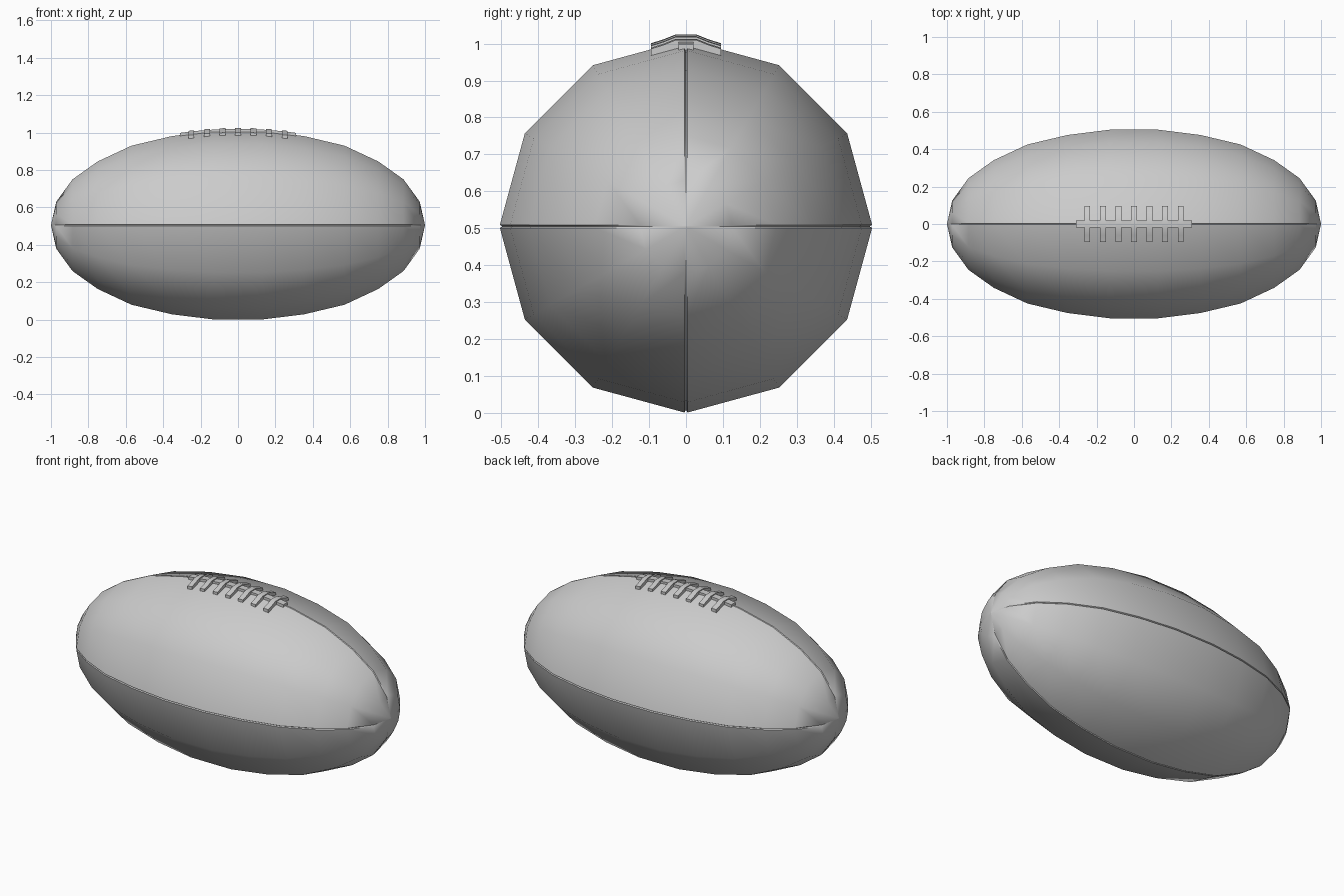
import bpy, bmesh, math

if "Cube" in bpy.data.objects:
    bpy.data.objects.remove(bpy.data.objects["Cube"])

ZC = 0.505   # height of the ball's long axis


def finish(name, bm, angle):
    bmesh.ops.recalc_face_normals(bm, faces=bm.faces)
    me = bpy.data.meshes.new(name)
    bm.to_mesh(me)
    bm.free()
    ob = bpy.data.objects.new(name, me)
    bpy.context.collection.objects.link(ob)
    bpy.ops.object.select_all(action='DESELECT')
    ob.select_set(True)
    bpy.context.view_layer.objects.active = ob
    bpy.ops.object.shade_smooth_by_angle(angle=math.radians(angle))
    return ob


# Ball: twelve-sided lathe with four narrow seam grooves
half = [(0.13, 0.504), (0.355, 0.476), (0.57, 0.425),
        (0.75, 0.341), (0.885, 0.245), (0.972, 0.125)]
profile = [(-x, r) for x, r in reversed(half)] + half


def section(r):
    w, d = 0.004, 0.007
    pts = []
    for k in range(4):
        a = k * math.pi / 2
        local = [(r, -w), (r - d, 0), (r, w)]
        local += [(r * math.cos(t), r * math.sin(t)) for t in (math.pi / 6, math.pi / 3)]
        for u, v in local:
            pts.append((u * math.cos(a) - v * math.sin(a), u * math.sin(a) + v * math.cos(a)))
    return pts


bm = bmesh.new()
rings = [[bm.verts.new((x, y, ZC + z)) for y, z in section(r)] for x, r in profile]
n = len(rings[0])
for a, b in zip(rings, rings[1:]):
    for i in range(n):
        j = (i + 1) % n
        bm.faces.new((a[i], a[j], b[j], b[i]))
for ring, x in ((rings[0], -1), (rings[-1], 1)):
    tip = bm.verts.new((x, 0, ZC))
    for i in range(n):
        bm.faces.new((ring[i], ring[(i + 1) % n], tip))
finish("ball", bm, 42)


# Laces follow the lengthwise curve of the ball
def drop(x):
    return 0.22 * x * x


def strip(bm, loops):
    rows = [[bm.verts.new(p) for p in loop] for loop in loops]
    for a, b in zip(rows, rows[1:]):
        for i in range(4):
            j = (i + 1) % 4
            bm.faces.new((a[i], a[j], b[j], b[i]))
    bm.faces.new(rows[0])
    bm.faces.new(rows[-1])


# Cross laces
bm = bmesh.new()
path = [(-0.095, 1.001), (-0.06, 1.012), (-0.028, 1.025),
        (0.028, 1.025), (0.06, 1.012), (0.095, 1.001)]
for k in range(-3, 4):
    xa, xb = k * 0.083 - 0.015, k * 0.083 + 0.015
    strip(bm, [[(xa, y, z - drop(xa)), (xb, y, z - drop(xb)),
                (xb, y, z - 0.026 - drop(xb)), (xa, y, z - 0.026 - drop(xa))]
               for y, z in path])
finish("cross_laces", bm, 30)

# Long lace down the middle
bm = bmesh.new()
xs = [-0.31 + 0.062 * i for i in range(11)]
strip(bm, [[(x, -0.02, 1.02 - drop(x)), (x, 0.02, 1.02 - drop(x)),
            (x, 0.02, 0.995 - drop(x)), (x, -0.02, 0.995 - drop(x))] for x in xs])
finish("long_lace", bm, 30)
